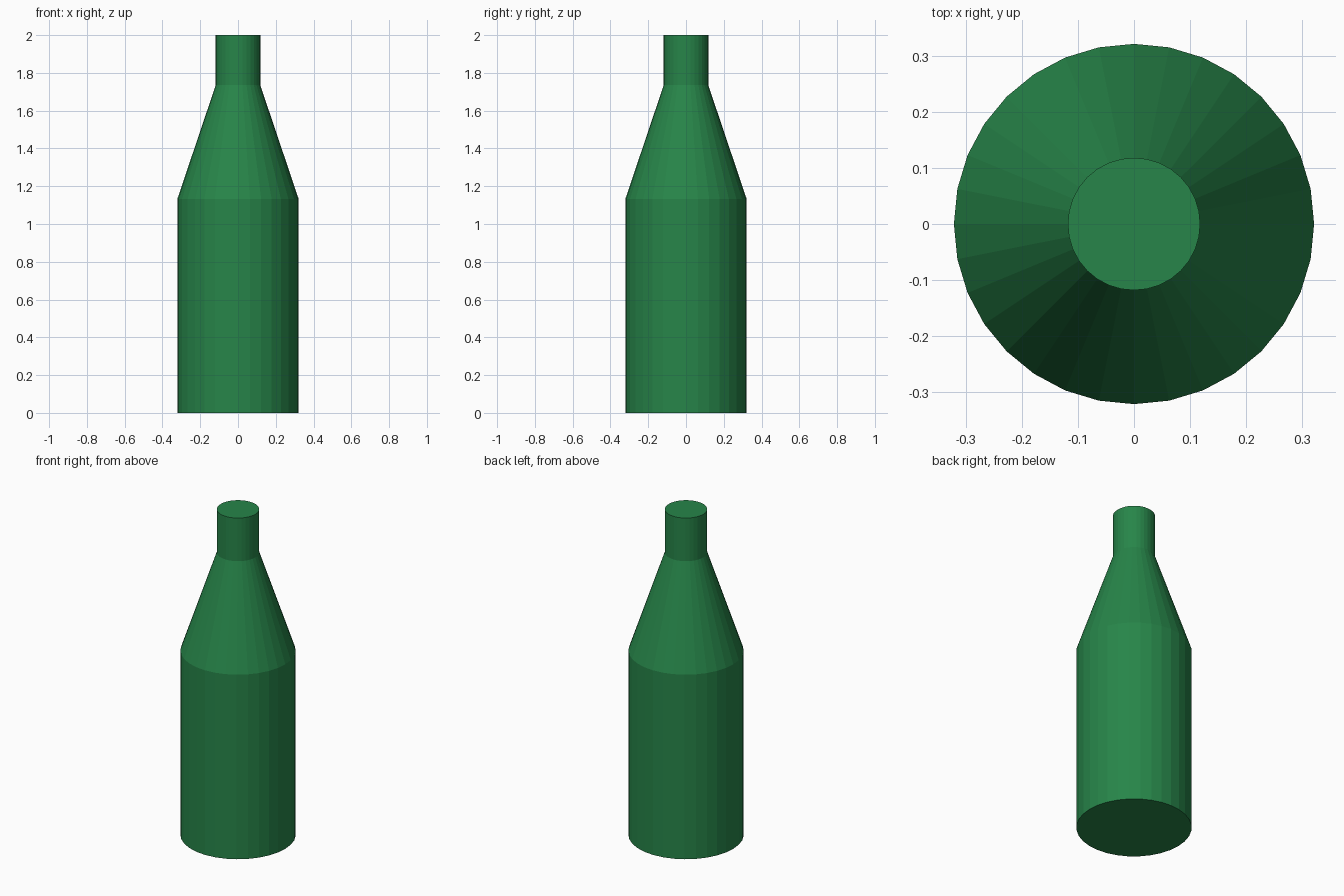
import bpy, bmesh, math

if "Cube" in bpy.data.objects:
    bpy.data.objects.remove(bpy.data.objects["Cube"])

SIDES = 32
# radius, height rings: base, shoulder, neck bottom, neck top
PROFILE = [(0.321, 0.0), (0.321, 1.133), (0.118, 1.735), (0.118, 2.0)]

green = bpy.data.materials.new("bottle green")
green.diffuse_color = (0.02, 0.235, 0.067, 1)
green.use_nodes = True
green.node_tree.nodes["Principled BSDF"].inputs["Base Color"].default_value = green.diffuse_color


def lathe(name, profile, material):
    """Flat-faced closed turned shape around the z axis."""
    bm = bmesh.new()
    rings = [[bm.verts.new((r * math.cos(2 * math.pi * i / SIDES),
                            r * math.sin(2 * math.pi * i / SIDES), z))
              for i in range(SIDES)] for r, z in profile]
    for low, high in zip(rings, rings[1:]):
        for i in range(SIDES):
            j = (i + 1) % SIDES
            bm.faces.new((low[i], low[j], high[j], high[i]))
    bm.faces.new(rings[0][::-1])
    bm.faces.new(rings[-1])
    mesh = bpy.data.meshes.new(name)
    bm.to_mesh(mesh)
    bm.free()
    mesh.materials.append(material)
    obj = bpy.data.objects.new(name, mesh)
    bpy.context.collection.objects.link(obj)
    return obj


# Bottle: straight body, conical shoulder, straight neck
lathe("bottle", PROFILE, green)
